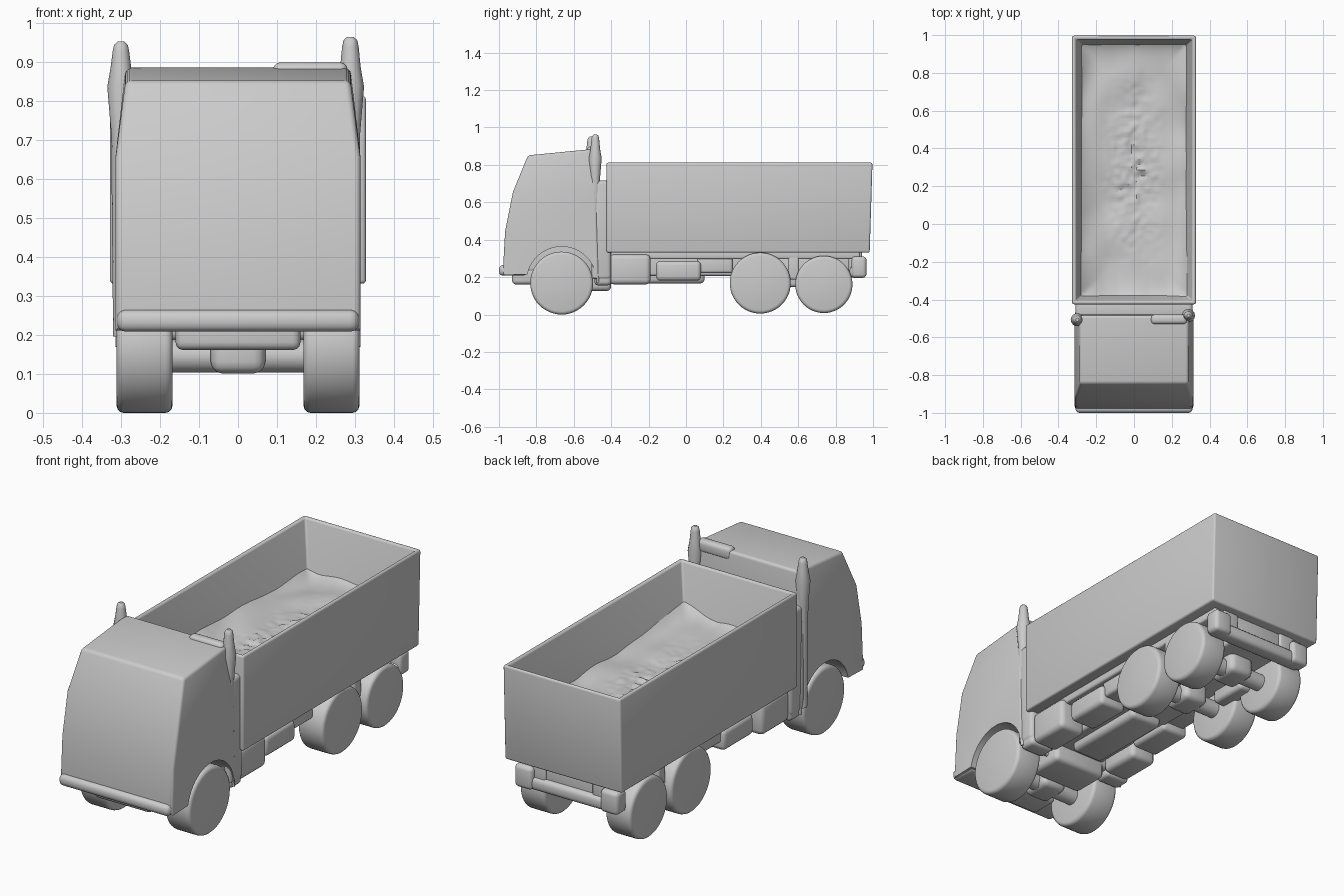
import bpy, bmesh, math
from mathutils import Matrix, Vector, noise

if "Cube" in bpy.data.objects:
    bpy.data.objects.remove(bpy.data.objects["Cube"])


def finish(name, bm, bevel=0.0, seg=3, keep=()):
    """Round the hard edges (except at the kept vertices), make the object, shade it."""
    bmesh.ops.recalc_face_normals(bm, faces=bm.faces)
    if bevel:
        hard = [e for e in bm.edges if e.is_manifold and e.calc_face_angle(0) > 0.6
                and not any(v in keep for v in e.verts)]
        bmesh.ops.bevel(bm, geom=hard, offset=bevel, segments=seg, profile=0.5,
                        affect='EDGES', clamp_overlap=True)
    me = bpy.data.meshes.new(name)
    bm.to_mesh(me)
    bm.free()
    ob = bpy.data.objects.new(name, me)
    bpy.context.collection.objects.link(ob)
    bpy.ops.object.select_all(action='DESELECT')
    ob.select_set(True)
    bpy.context.view_layer.objects.active = ob
    bpy.ops.object.shade_smooth_by_angle(angle=math.radians(35))
    return ob


def box_bm(x, y, z):
    bm = bmesh.new()
    bmesh.ops.create_cube(bm, size=1)
    for v in bm.verts:
        v.co = Vector([lo + (c + 0.5) * (hi - lo) for c, (lo, hi) in zip(v.co, (x, y, z))])
    return bm


def box(name, x, y, z, bevel=0.015):
    return finish(name, box_bm(x, y, z), bevel)


def cyl(name, x0, x1, y, z, r, bevel=0.0):
    """Cylinder lying along x."""
    bm = bmesh.new()
    m = Matrix.Translation(((x0 + x1) / 2, y, z)) @ Matrix.Rotation(math.pi / 2, 4, 'Y')
    bmesh.ops.create_cone(bm, cap_ends=True, segments=48, radius1=r, radius2=r,
                          depth=abs(x1 - x0), matrix=m)
    return finish(name, bm, bevel)


# Cab: side profile with a wheel arch, split into an upright lower and a leaning upper part
arch_y, arch_z, arch_r = -0.665, 0.18, 0.187
arch = []
for i in range(25):
    a = math.radians(-2 + 170 * i / 24)
    arch.append((arch_y + arch_r * math.cos(a), arch_z + arch_r * math.sin(a)))
lower = [(-0.925, 0.66), (-0.967, 0.45), (-0.98, 0.215)] + arch[::-1] + [(-0.463, 0.17), (-0.478, 0.66)]
upper = [(-0.485, 0.89), (-0.845, 0.855)]
bm = bmesh.new()
sides = []
for s in (-1, 1):
    lo = [bm.verts.new((s * 0.314, y, z)) for y, z in lower]
    up = [bm.verts.new((s * 0.288, y, z)) for y, z in upper]
    bm.faces.new(lo)
    bm.faces.new([lo[0], lo[-1]] + up)
    sides.append(lo + up)
n = len(sides[0])
for i in range(n):
    j = (i + 1) % n
    bm.faces.new((sides[0][i], sides[0][j], sides[1][j], sides[1][i]))
keep = {v for ring in sides for v in ring[3:3 + len(arch)]}
finish("cab", bm, 0.032, 4, keep)

# Engine bay between the front wheels, bumper lip, and panel filling the gap behind the cab
box("engine_bay", (-0.155, 0.155), (-0.91, -0.45), (0.19, 0.45), 0.02)
box("front_bumper", (-0.31, 0.31), (-1.0, -0.85), (0.212, 0.268), 0.022)
box("rear_cab_panel", (-0.31, 0.31), (-0.50, -0.40), (0.19, 0.72), 0.02)
box("roof_ridge", (0.09, 0.28), (-0.53, -0.48), (0.84, 0.902), 0.018)

# Upright stacks at the rear cab corners
for side, x, y, top in (("left", -0.300, -0.507, 0.955), ("right", 0.288, -0.485, 0.967)):
    cu = bpy.data.curves.new(side + "_stack", 'CURVE')
    cu.dimensions = '3D'
    cu.bevel_depth = 0.025
    cu.bevel_resolution = 5
    cu.use_fill_caps = True
    path = [(0.20, 0.8), (0.72, 1.0), (0.84, 1.4), (0.89, 1.05),
            (top - 0.025, 0.85), (top - 0.008, 0.7), (top, 0.35)]
    sp = cu.splines.new('POLY')
    sp.use_smooth = True
    sp.points.add(len(path) - 1)
    for p, (z, r) in zip(sp.points, path):
        p.co = (x, y, z, 1)
        p.radius = r
    ob = bpy.data.objects.new(side + "_stack", cu)
    bpy.context.collection.objects.link(ob)

# Open cargo bed: rounded box with its top pushed in
bm = box_bm((-0.328, 0.328), (-0.425, 0.997), (0.335, 0.816))
for v in bm.verts:
    if v.co.z < 0.5 and v.co.y > 0:
        v.co.y -= 0.015
top = max(bm.faces, key=lambda f: f.calc_center_median().z)
bmesh.ops.inset_region(bm, faces=[top], thickness=0.028)
floor = bmesh.ops.extrude_discrete_faces(bm, faces=[top])['faces'][0]
for v in floor.verts:
    v.co = (v.co.x * 0.87, 0.285 + (v.co.y - 0.285) * 0.95, 0.51)
finish("cargo_bed", bm, 0.013)

# Uneven load lying on the bed floor, rising towards the walls
bm = bmesh.new()
bmesh.ops.create_grid(bm, x_segments=40, y_segments=90, size=1)
for v in bm.verts:
    u, w = v.co.x, v.co.y
    x, y = u * 0.28, 0.285 + w * 0.67
    n = noise.noise(Vector((x * 7, y * 5, 1.3)))
    fine = noise.noise(Vector((x * 30, y * 30, 4.0)))
    middle = max(0, 1 - abs(u) * 1.6) * max(0, 1 - abs(w) * 1.2)
    edge = max(abs(u) ** 6, abs(w) ** 14)
    front = max(0, -w - 0.2) * max(0, abs(u) - 0.3)
    z = 0.548 + 0.018 * n + 0.022 * fine * middle + 0.03 * edge + 0.07 * front
    v.co = (x, y, z)
finish("load", bm)

# Wheels
for s, side in ((-1, "left"), (1, "right")):
    for part, y, z, r in (("front", -0.665, 0.172, 0.168), ("middle", 0.397, 0.172, 0.163),
                          ("rear", 0.737, 0.165, 0.153)):
        cyl(f"{side}_{part}_wheel", s * 0.168, s * 0.311, y, z, r, 0.018)

# Axles and their centre housings
for part, y, z in (("front", -0.665, 0.15), ("middle", 0.397, 0.165), ("rear", 0.737, 0.165)):
    cyl(part + "_axle", -0.2, 0.2, y, z, 0.042)
    box(part + "_axle_housing", (-0.07, 0.07), (y - 0.08, y + 0.08), (z - 0.045, z + 0.07), 0.03)

# Chassis and engine underside
box("chassis", (-0.14, 0.14), (-0.90, 0.93), (0.21, 0.35))
box("engine_sump", (-0.15, 0.15), (-0.60, -0.40), (0.13, 0.26), 0.025)
box("front_underside", (-0.16, 0.16), (-0.93, -0.78), (0.165, 0.25), 0.02)
box("gearbox", (-0.09, 0.09), (-0.36, 0.10), (0.17, 0.26), 0.025)
box("bed_subframe", (-0.27, 0.27), (-0.42, 0.93), (0.30, 0.345), 0.01)

# Side tanks and boxes, suspension and mudguards on both sides
for s, side in ((-1, "left"), (1, "right")):
    def side_box(name, a, b, y, z, bevel=0.015):
        box(f"{side}_{name}", sorted((s * a, s * b)), y, z, bevel)
    side_box("fuel_tank", 0.15, 0.295, (-0.41, -0.19), (0.165, 0.325), 0.025)
    side_box("cab_step", 0.17, 0.305, (-0.49, -0.40), (0.16, 0.34), 0.02)
    side_box("storage_box", 0.12, 0.27, (-0.16, 0.08), (0.185, 0.29), 0.022)
    side_box("side_bracket", 0.12, 0.25, (0.06, 0.25), (0.225, 0.32))
    side_box("suspension", 0.11, 0.2, (0.46, 0.67), (0.15, 0.32), 0.02)
    side_box("mudguard", 0.17, 0.27, (0.545, 0.605), (0.19, 0.33), 0.012)
    side_box("bumper_bracket", 0.13, 0.22, (0.87, 0.94), (0.23, 0.345), 0.012)
    side_box("rear_lamp", 0.19, 0.29, (0.885, 0.965), (0.20, 0.315), 0.02)

# Rear bumper bar
box("rear_bumper", (-0.28, 0.28), (0.875, 0.955), (0.2, 0.265), 0.022)

# Stand on the ground exactly
for ob in bpy.context.collection.objects:
    ob.location.z -= 0.004
